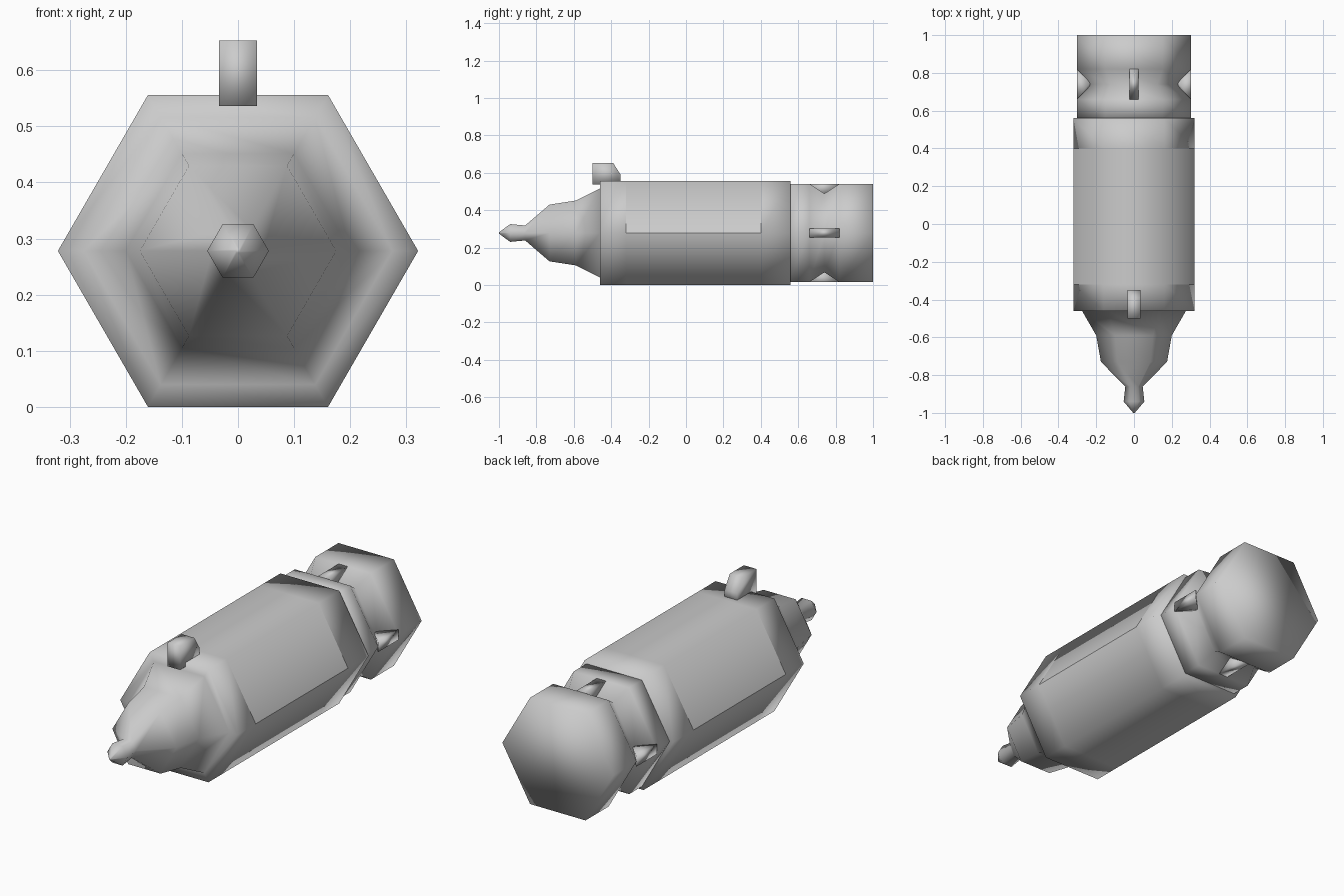
import bpy, bmesh, math
from mathutils import Vector

if "Cube" in bpy.data.objects:
    bpy.data.objects.remove(bpy.data.objects["Cube"])

CZ = 0.278      # height of the long axis
S3 = math.sqrt(3) / 2

grey = bpy.data.materials.new("grey")
grey.diffuse_color = (0.6, 0.6, 0.6, 1)
grey.use_nodes = True
grey.node_tree.nodes["Principled BSDF"].inputs["Base Color"].default_value = grey.diffuse_color


def finish(bm, name, smooth=True):
    bmesh.ops.recalc_face_normals(bm, faces=bm.faces)
    me = bpy.data.meshes.new(name)
    for f in bm.faces:
        f.smooth = smooth
    bm.to_mesh(me)
    bm.free()
    me.materials.append(grey)
    ob = bpy.data.objects.new(name, me)
    bpy.context.collection.objects.link(ob)
    return ob


def hex_lathe(name, profile, panel=None):
    """Six-sided body along y from (y, radius) pairs; panel = (start, end) ring of a cover."""
    bm = bmesh.new()
    rings = []
    for y, r in profile:
        rings.append([bm.verts.new((r * math.cos(k * math.pi / 3), y,
                                    CZ + r * math.sin(k * math.pi / 3))) for k in range(6)])
    cover = set()
    for i in range(len(rings) - 1):
        for k in range(6):
            n = (k + 1) % 6
            f = bm.faces.new((rings[i][k], rings[i][n], rings[i + 1][n], rings[i + 1][k]))
            if panel and i == panel and k < 3:
                cover.add(f)
    bm.faces.new(rings[0])
    bm.faces.new(rings[-1])
    # crisp outline around the flush cover on the three upper sides
    for e in bm.edges:
        if sum(f in cover for f in e.link_faces) == 1:
            e.smooth = False
    return finish(bm, name)


def prism(name, points, half, place):
    """Extrude a 2D outline by +-half; place maps (a, b, side) to a 3D point."""
    bm = bmesh.new()
    ends = [[bm.verts.new(place(a, b, s)) for a, b in points] for s in (-half, half)]
    n = len(points)
    for i in range(n):
        j = (i + 1) % n
        bm.faces.new((ends[0][i], ends[0][j], ends[1][j], ends[1][i]))
    bm.faces.new(ends[0])
    bm.faces.new(ends[1])
    return finish(bm, name)


# Nose, pointed tip and main barrel
hex_lathe("barrel_and_nose", [(-1.0, 0.004), (-0.94, 0.055), (-0.86, 0.046), (-0.73, 0.175),
                              (-0.59, 0.2), (-0.46, 0.275), (-0.46, 0.321), (-0.32, 0.321),
                              (0.40, 0.321), (0.56, 0.321)], panel=7)

# Rear plug with a V groove all round
hex_lathe("rear_plug", [(0.55, 0.303), (0.66, 0.303), (0.74, 0.243),
                        (0.82, 0.303), (1.0, 0.303)])

# Four wedge fins bridging the groove
for i, name in enumerate(("right", "top", "left", "bottom")):
    R = 0.303 if i % 2 == 0 else 0.303 * S3
    a = i * math.pi / 2
    out = Vector((math.cos(a), 0, math.sin(a)))
    side = Vector((-math.sin(a), 0, math.cos(a)))
    prism("fin_" + name, [(0.66, R), (0.82, R), (0.75, R - 0.07), (0.73, R - 0.07)], 0.025,
          lambda y, r, s: out * r + side * s + Vector((0, y, CZ)))

# Small sight standing on the front of the barrel
prism("sight", [(-0.50, 0.536), (-0.50, 0.653), (-0.39, 0.653), (-0.35, 0.59), (-0.35, 0.536)],
      0.034, lambda y, z, s: Vector((s, y, z)))
